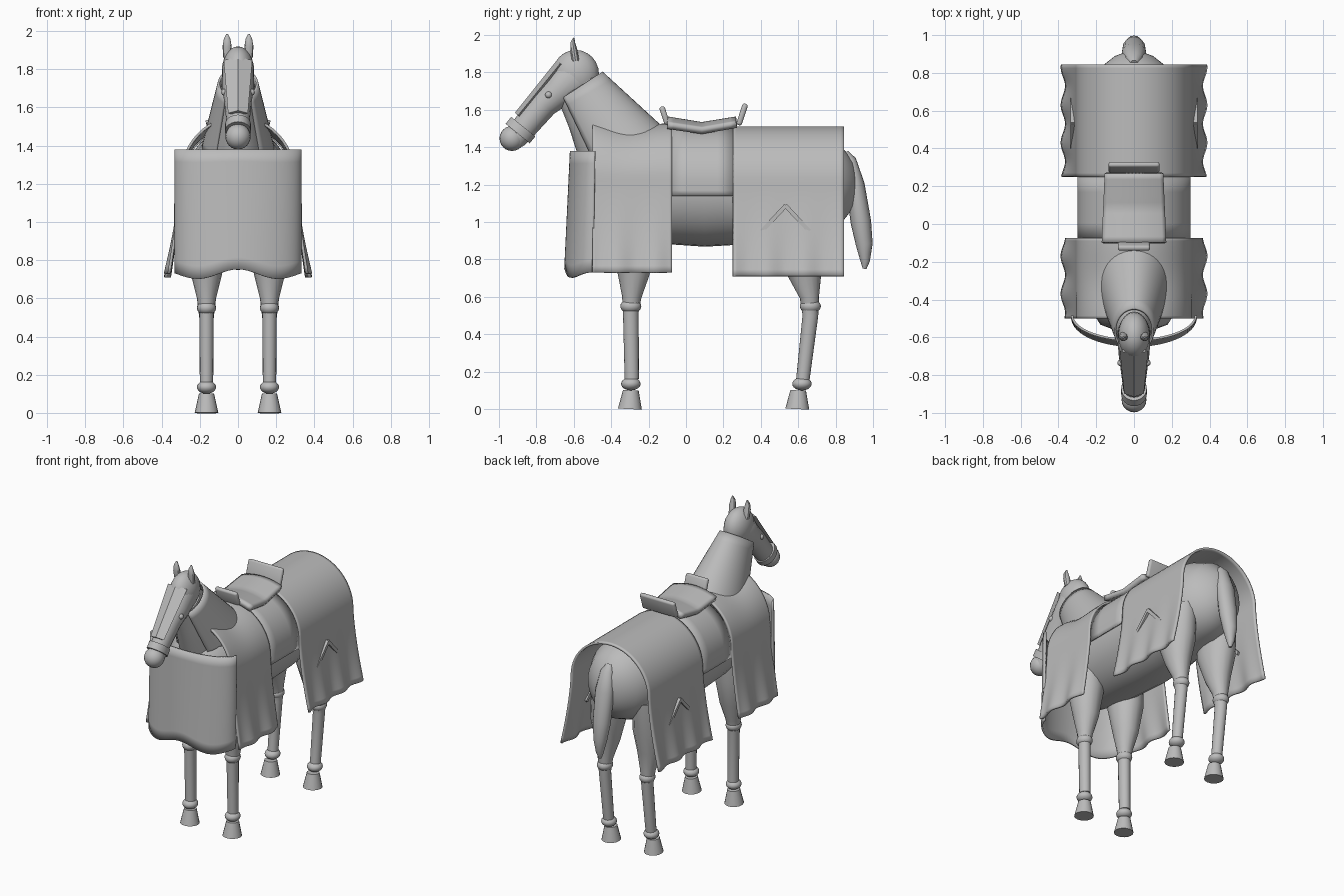
import bpy, bmesh
from math import sin, cos, pi, radians
from mathutils import Vector, Matrix

if "Cube" in bpy.data.objects:
    bpy.data.objects.remove(bpy.data.objects["Cube"])

grey = bpy.data.materials.new("plain_grey")
grey.use_nodes = True
GREY = (0.5, 0.5, 0.5, 1)
grey.diffuse_color = GREY
grey.node_tree.nodes["Principled BSDF"].inputs["Base Color"].default_value = GREY


def finish(name, bm, angle=35):
    bmesh.ops.recalc_face_normals(bm, faces=bm.faces)
    mesh = bpy.data.meshes.new(name)
    bm.to_mesh(mesh)
    bm.free()
    mesh.materials.append(grey)
    ob = bpy.data.objects.new(name, mesh)
    bpy.context.scene.collection.objects.link(ob)
    bpy.context.view_layer.objects.active = ob
    bpy.ops.object.select_all(action='DESELECT')
    ob.select_set(True)
    bpy.ops.object.shade_smooth_by_angle(angle=radians(angle))
    return ob


def loft(name, path, x=0, sides=16):
    """Elliptic rings (y, z, x radius, other radius) along a path in the side plane."""
    bm = bmesh.new()
    rings = []
    for i, (y, z, rx, rn) in enumerate(path):
        a, b = path[max(i - 1, 0)], path[min(i + 1, len(path) - 1)]
        t = Vector((b[0] - a[0], b[1] - a[1])).normalized()
        ring = []
        for k in range(sides):
            c, s = cos(2 * pi * k / sides), sin(2 * pi * k / sides)
            ring.append(bm.verts.new((x + rx * c, y - rn * s * t.y, z + rn * s * t.x)))
        rings.append(ring)
    for p, q in zip(rings, rings[1:]):
        for k in range(sides):
            j = (k + 1) % sides
            bm.faces.new((p[k], p[j], q[j], q[k]))
    bm.faces.new(rings[0])
    bm.faces.new(rings[-1])
    return finish(name, bm)


def ball(name, loc, size):
    bm = bmesh.new()
    bmesh.ops.create_uvsphere(bm, u_segments=20, v_segments=12, radius=1,
                              matrix=Matrix.Translation(loc) @ Matrix.Diagonal((*size, 1)))
    return finish(name, bm)


def slab(name, loc, size, tilt, bevel=0):
    bm = bmesh.new()
    bmesh.ops.create_cube(bm, size=1, matrix=Matrix.Translation(loc)
                          @ Matrix.Rotation(radians(tilt), 4, 'X') @ Matrix.Diagonal((*size, 1)))
    if bevel:
        bmesh.ops.bevel(bm, geom=bm.edges[:], offset=bevel, segments=3, affect='EDGES', profile=0.5)
    return finish(name, bm)


def sheet(name, func, nu, nv, thick):
    """Grid surface from func(u, v), u in -1..1 and v in 0..1, given a thickness."""
    bm = bmesh.new()
    g = [[bm.verts.new(func(2 * i / nu - 1, j / nv)) for j in range(nv + 1)] for i in range(nu + 1)]
    for i in range(nu):
        for j in range(nv):
            bm.faces.new((g[i][j], g[i + 1][j], g[i + 1][j + 1], g[i][j + 1]))
    ob = finish(name, bm)
    mod = ob.modifiers.new("thickness", 'SOLIDIFY')
    mod.thickness, mod.offset = thick, 0
    return ob


def drape(name, y0, y1, r, zc, hem, flare, wave, rise=0):
    """Cloth arched over the back with hanging, rippled sides."""
    def point(u, v):
        y = y0 + (y1 - y0) * v
        side = 1 if u > 0 else -1
        if abs(u) <= 0.5:
            a = u * pi
            lift = rise * (1 - v) * cos(v * 5) * cos(a)
            return (r * sin(a), y, zc + r * cos(a) + lift)
        t = 2 * abs(u) - 1
        ripple = wave * t ** 2 * cos(2 * pi * (y - 0.03) / 0.2)
        return (side * (r + flare * t ** 1.4 + ripple), y, zc + (hem - zc) * t)
    return sheet(name, point, 56, 30, 0.014)


# Body, neck and tail
loft("body", [(-0.57, 1.2, .08, .1), (-0.53, 1.2, .18, .2), (-0.45, 1.19, .23, .27), (-0.3, 1.19, .27, .3),
              (-0.07, 1.19, .285, .31), (0.1, 1.185, .287, .317), (0.3, 1.19, .285, .31), (0.52, 1.2, .275, .29),
              (0.7, 1.2, .25, .27), (0.82, 1.2, .19, .22), (0.89, 1.2, .1, .13), (0.915, 1.2, .03, .04)], sides=32)
loft("neck", [(-0.32, 1.25, .15, .2), (-0.4, 1.45, .145, .2), (-0.5, 1.6, .11, .155), (-0.58, 1.72, .085, .125)], sides=24)
loft("tail", [(0.85, 1.37, .02, .02), (0.875, 1.33, .045, .035), (0.905, 1.2, .065, .05), (0.935, 1.0, .06, .055),
              (0.953, .88, .045, .045), (0.958, .79, .025, .025), (0.955, .75, .01, .01)])

# Head
ball("cranium", (0, -0.59, 1.79), (.085, .125, .13))
loft("head", [(-0.54, 1.81, .06, .08), (-0.6, 1.77, .085, .12), (-0.68, 1.7, .083, .088), (-0.76, 1.63, .072, .075),
              (-0.87, 1.5, .058, .068), (-0.92, 1.44, .055, .06)], sides=20)
ball("muzzle", (0, -0.93, 1.447), (.066, .067, .067))
loft("nose_band", [(-0.87, 1.51, .068, .083), (-0.9, 1.473, .068, .083)], sides=24)
loft("face_plate", [(-0.672, 1.848, .075, .025), (-0.898, 1.57, .052, .022)], sides=4)

# Neck cover, open along the throat
def neck_cover(u, v):
    a, k = pi / 2 + pi + u * pi * 0.78, 1.25 * v - 0.25
    lerp = lambda p, q: p + (q - p) * k
    return (lerp(.17, .1) * cos(a), lerp(-.36, -.565) + lerp(-.21, -.115) * sin(a),
            lerp(1.45, 1.725) + lerp(-.075, -.075) * sin(a))
sheet("neck_cover", neck_cover, 32, 8, 0.012)

# Cloths over the body
drape("rear_cloth", 0.25, 0.845, .3, 1.205, .71, .07, .012)
drape("front_cloth", -0.5, -0.075, .3, 1.22, .73, .07, .012, rise=.03)
def middle_cloth(u, v):
    a = u * 1.8
    x = .294 * sin(a) if abs(a) < pi / 2 else .294 * (1 if u > 0 else -1)
    return (x, -0.075 + 0.325 * v, 1.207 + .294 * cos(a))
sheet("middle_cloth", middle_cloth, 36, 4, 0.01)
def chest_cloth(u, v):
    a = u * pi / 2
    x = .327 * sin(a)
    hem = .727 + .025 * cos(pi * x / 0.21)
    return (x, -0.485 - (.15 - .02 * v) * cos(a) - .01 * (1 - v), hem + (1.38 - hem) * v)
sheet("chest_cloth", chest_cloth, 40, 10, 0.012)

# Saddle
def seat(u, v):
    y, x = -0.1 + 0.37 * v, u * (.165 - .015 * v)
    return (x, y, 1.517 + .03 * abs(2 * v - 1) - 1.2 * x * x)
sheet("saddle_seat", seat, 16, 12, 0.035)
slab("pommel", (0, -0.115, 1.57), (.17, .03, .1), 18, .013)
slab("cantle", (0, 0.3, 1.575), (.27, .03, .12), -18, .013)

# Legs, ears, eyes and chevrons in mirrored pairs
front_leg = [(-0.29, .16, .035, .038), (-0.295, .52, .038, .042), (-0.29, .6, .05, .052),
             (-0.28, .72, .08, .085), (-0.28, .9, .11, .12), (-0.29, 1.1, .1, .14)]
hind_leg = [(0.625, .16, .035, .036), (0.665, .5, .038, .042), (0.66, .6, .05, .052),
            (0.635, .72, .08, .09), (0.62, .88, .11, .14), (0.62, 1.1, .1, .16)]
for side, s in (("left", 1), ("right", -1)):
    for end, path, foot in (("front", front_leg, -.3), ("hind", hind_leg, .595)):
        part = f"{side}_{end}"
        loft(part + "_leg", path, s * .165)
        loft(part + "_hoof", [(foot, 0, .062, .064), (foot + .005, .1, .04, .042)], s * .165)
        ball(part + "_fetlock", (s * .165, path[0][0] - .005, .135), (.05, .052, .035))
        ball(part + "_knee", (s * .165, path[1][0], .55), (.05, .056, .04))
    loft(side + "_ear", [(-.59, 1.86, .02, .02), (-.6, 1.92, .024, .02), (-.605, 1.96, .017, .013), (-.6, 1.985, .004, .004)], s * .057, 10)
    ball(side + "_eye", (s * .072, -0.735, 1.68), (.016, .018, .018))
    for end, y, tilt in (("front", .47, 47), ("rear", .595, -47)):
        slab(f"{side}_chevron_{end}", (s * .322, y, 1.02), (.028, .19, .022), tilt)
